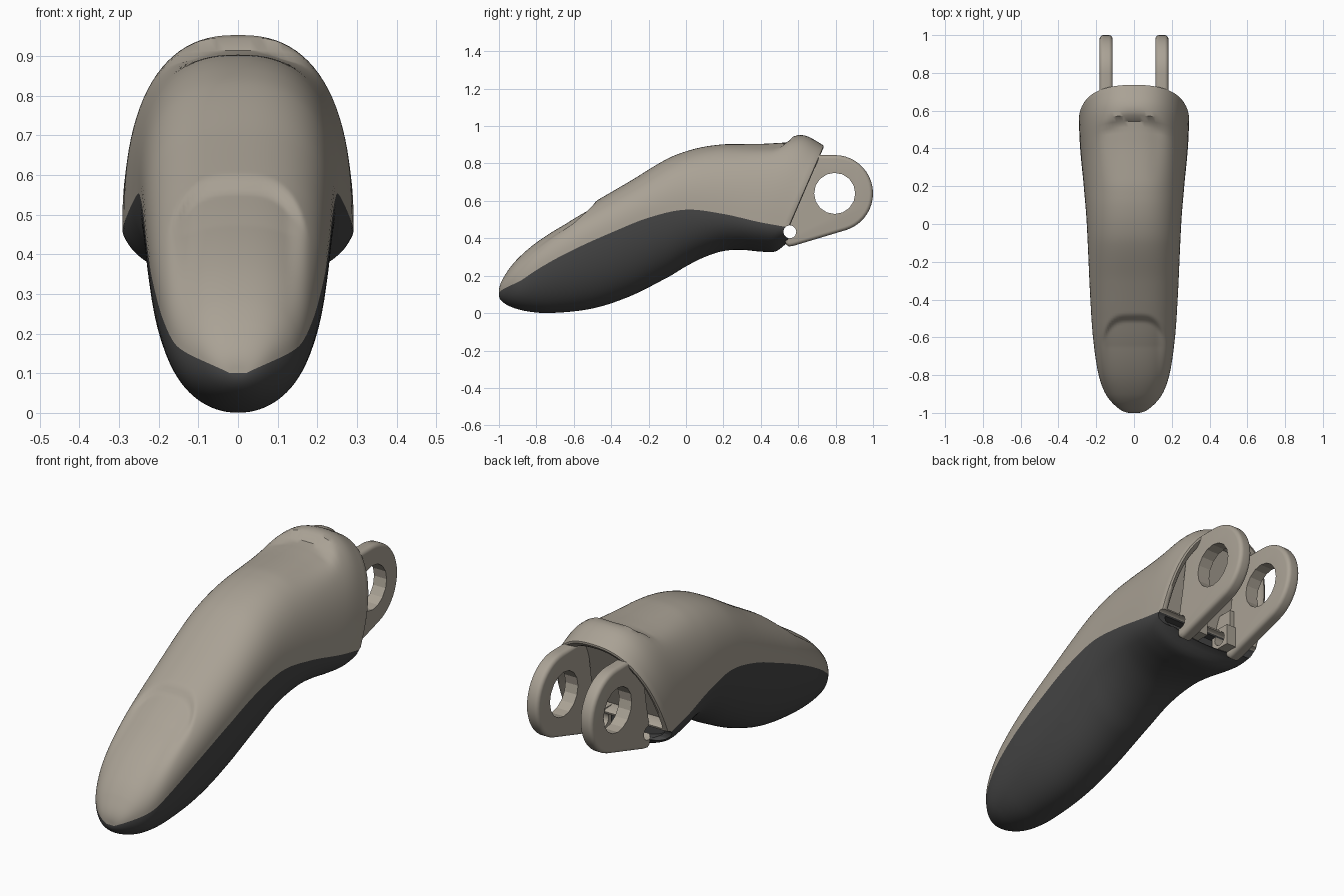
import bpy, bmesh, math
from mathutils import Vector, Matrix

if "Cube" in bpy.data.objects:
    bpy.data.objects.remove(bpy.data.objects["Cube"])

# Profiles along the length: (y, value)
TOP = [(-1, .115), (-.97, .2), (-.9, .295), (-.8, .39), (-.7, .465), (-.6, .53), (-.48, .6), (-.3, .705),
       (-.1, .825), (0, .865), (.1, .89), (.2, .903), (.4, .925), (.5, .94), (.59, .953), (.65, .945), (.735, .897)]
SEAM = [(-1, .1), (-.9, .165), (-.8, .23), (-.6, .34), (-.4, .43), (-.2, .51), (0, .553), (.2, .53), (.4, .485), (.54, .46)]
BOTTOM = [(-1, .095), (-.95, .04), (-.85, .01), (-.72, .001), (-.5, .025), (-.3, .09), (-.1, .19), (0, .25),
          (.1, .3), (.2, .332), (.3, .338), (.4, .329), (.48, .33), (.54, .375)]
WIDTH = [(-1, .02), (-.97, .09), (-.9, .15), (-.8, .187), (-.6, .217), (-.4, .231), (0, .25), (.2, .266), (.4, .285), (.54, .292)]


def curve(table, y):
    """Smooth interpolation, in sqrt(y + 1) so the tip comes out round."""
    q = math.sqrt(max(y + 1, 0))
    p = [(math.sqrt(a + 1), b) for a, b in table]
    i = max(k for k in range(len(p) - 1) if k == 0 or p[k][0] <= q)

    def slope(k):
        a, b = p[max(k - 1, 0)], p[min(k + 1, len(p) - 1)]
        return (b[1] - a[1]) / (b[0] - a[0])
    h = p[i + 1][0] - p[i][0]
    t = (q - p[i][0]) / h
    return ((2*t**3 - 3*t*t + 1) * p[i][1] + (t**3 - 2*t*t + t) * h * slope(i)
            + (3*t*t - 2*t**3) * p[i + 1][1] + (t**3 - t*t) * h * slope(i + 1))


def smooth(t):
    t = min(max(t, 0), 1)
    return t * t * (3 - 2 * t)


def dent(x, y):
    """Shallow steps: in front of the rear collar, and at the nail."""
    a = abs(x)
    collar = (.034 * smooth((.59 - .07 * (a / .18)**2 - y) / .05) * min(max((y - .2) / .34, 0), 1)
              * (1 - smooth((a - .1) / .12)))
    nail = (.026 * smooth((-.475 - .1 * (a / .16)**4 - y) / .045) * min(max((y + .95) / .3, 0), 1)
            * (1 - smooth((a - .12) / .06)))
    return collar + nail


def material(name, rgb):
    m = bpy.data.materials.new(name)
    m.diffuse_color = (*rgb, 1)
    m.use_nodes = True
    m.node_tree.nodes["Principled BSDF"].inputs["Base Color"].default_value = m.diffuse_color
    return m


def make(name, bm, mat=None):
    bmesh.ops.recalc_face_normals(bm, faces=bm.faces)
    me = bpy.data.meshes.new(name)
    bm.to_mesh(me)
    bm.free()
    ob = bpy.data.objects.new(name, me)
    bpy.context.collection.objects.link(ob)
    if mat:
        me.materials.append(mat)
    return ob


def loft(name, edge, power, lean, ends, dents, mat, n=150, seg=48):
    """Half-oval sections from the seam to an edge profile, with a recessed back end."""
    rings = []
    for i in range(n + 1):
        ys = -1 + (i / n * math.sqrt(1.54))**2
        yt = ys + lean * smooth((ys - .1) / .44)
        zs, ze, w = curve(SEAM, ys), curve(edge, yt), curve(WIDTH, ys)
        ring = []
        for k in range(seg + 1):
            c, s = math.cos(math.pi * k / seg), math.sin(math.pi * k / seg)
            t = max(s, 0)**(2 / power)
            x, y, z = math.copysign(w * abs(c)**(2 / power), c), ys + (yt - ys) * t, zs + (ze - zs) * t
            ring.append(Vector((x, y, z - (dent(x, y) * smooth(t * 2) if dents else 0))))
        rings.append(ring)
    last = rings[-1]
    centre = ((last[0] + last[-1]) / 2).lerp(last[seg // 2], .4)
    for scale, dy in ends:
        rings.append([centre + (p - centre) * scale + Vector((0, dy, 0)) for p in last])
    bm = bmesh.new()
    vs = [[bm.verts.new(p) for p in r] for r in rings]
    m = seg + 1
    for a, b in zip(vs, vs[1:]):
        for k in range(m):
            bm.faces.new((a[k], a[(k + 1) % m], b[(k + 1) % m], b[k]))
    bm.faces.new(vs[0])
    bm.faces.new(vs[-1])
    return make(name, bm, mat)


def cylinder(name, y, z, r, sides):
    bm = bmesh.new()
    bmesh.ops.create_cone(bm, cap_ends=True, segments=sides, radius1=r, radius2=r, depth=1,
                          matrix=Matrix.Translation((0, y, z)) @ Matrix.Rotation(math.pi / 2, 4, 'Y'))
    ob = make(name, bm)
    ob.hide_render = True
    return ob


def box(name, lo, hi, mat):
    lo, hi = Vector(lo), Vector(hi)
    bm = bmesh.new()
    bmesh.ops.create_cube(bm, size=1, matrix=Matrix.Translation((lo + hi) / 2) @ Matrix.Diagonal((*(hi - lo), 1)))
    return make(name, bm, mat)


def lug(name, x0, x1, mat):
    arc = [math.radians(90 - 163 * i / 20) for i in range(21)]
    pts = [(.6, .845)] + [(.795 + .205 * math.cos(a), .64 + .205 * math.sin(a)) for a in arc]
    pts += [(.575, .36), (.55, .356), (.532, .37), (.525, .42), (.56, .6)]
    bm = bmesh.new()
    a, b = ([bm.verts.new((x, *p)) for p in pts] for x in (x0, x1))
    for i in range(len(pts)):
        j = (i + 1) % len(pts)
        bm.faces.new((a[i], a[j], b[j], b[i]))
    sides = [bm.faces.new(a), bm.faces.new(b)]
    rims = [e for f in sides for e in f.edges]
    bmesh.ops.recalc_face_normals(bm, faces=bm.faces)
    bmesh.ops.bevel(bm, geom=rims, offset=.02, segments=5, profile=.5, affect='EDGES')
    return make(name, bm, mat)


def finish(ob, cutters, angle):
    bpy.ops.object.select_all(action='DESELECT')
    bpy.context.view_layer.objects.active = ob
    ob.select_set(True)
    for c in cutters:
        mod = ob.modifiers.new("cut", 'BOOLEAN')
        mod.operation, mod.solver, mod.object = 'DIFFERENCE', 'EXACT', c
        bpy.ops.object.modifier_apply(modifier=mod.name)
    bpy.ops.object.shade_smooth_by_angle(angle=math.radians(angle))


tan = material("tan_shell", (.40, .36, .30))
dark = material("dark_rubber", (.06, .06, .06))

# Cutters for the hinge hole and the small pin hole
hinge = cylinder("hinge_cutter", .795, .64, .11, 16)
pin = cylinder("pin_cutter", .555, .435, .035, 12)

# Upper shell and lower pad
shell = loft("upper_shell", TOP, 2.45, .19, [(.985, .008), (.95, .012), (.9, .008), (.86, -.005), (.84, -.07)], True, tan)
pad = loft("lower_pad", BOTTOM, 2.1, 0, [(.97, .006), (.92, .006), (.86, 0), (.84, -.05)], False, dark)
finish(shell, [pin], 35)
finish(pad, [pin], 35)

# Hinge lugs with pin bosses on their inner sides
for side, s in (("right", 1), ("left", -1)):
    x = sorted((s * .113, s * .182))
    finish(lug("hinge_lug_" + side, x[0], x[1], tan), [hinge, pin], 21)
    x = sorted((s * .06, s * .115))
    finish(box("pin_boss_" + side, (x[0], .5, .385), (x[1], .61, .49), tan), [pin], 35)
    x = sorted((s * .088, s * .116))
    finish(box("boss_rib_" + side, (x[0], .5, .47), (x[1], .6, .58), tan), [], 35)

for c in (hinge, pin):
    bpy.data.objects.remove(c)
